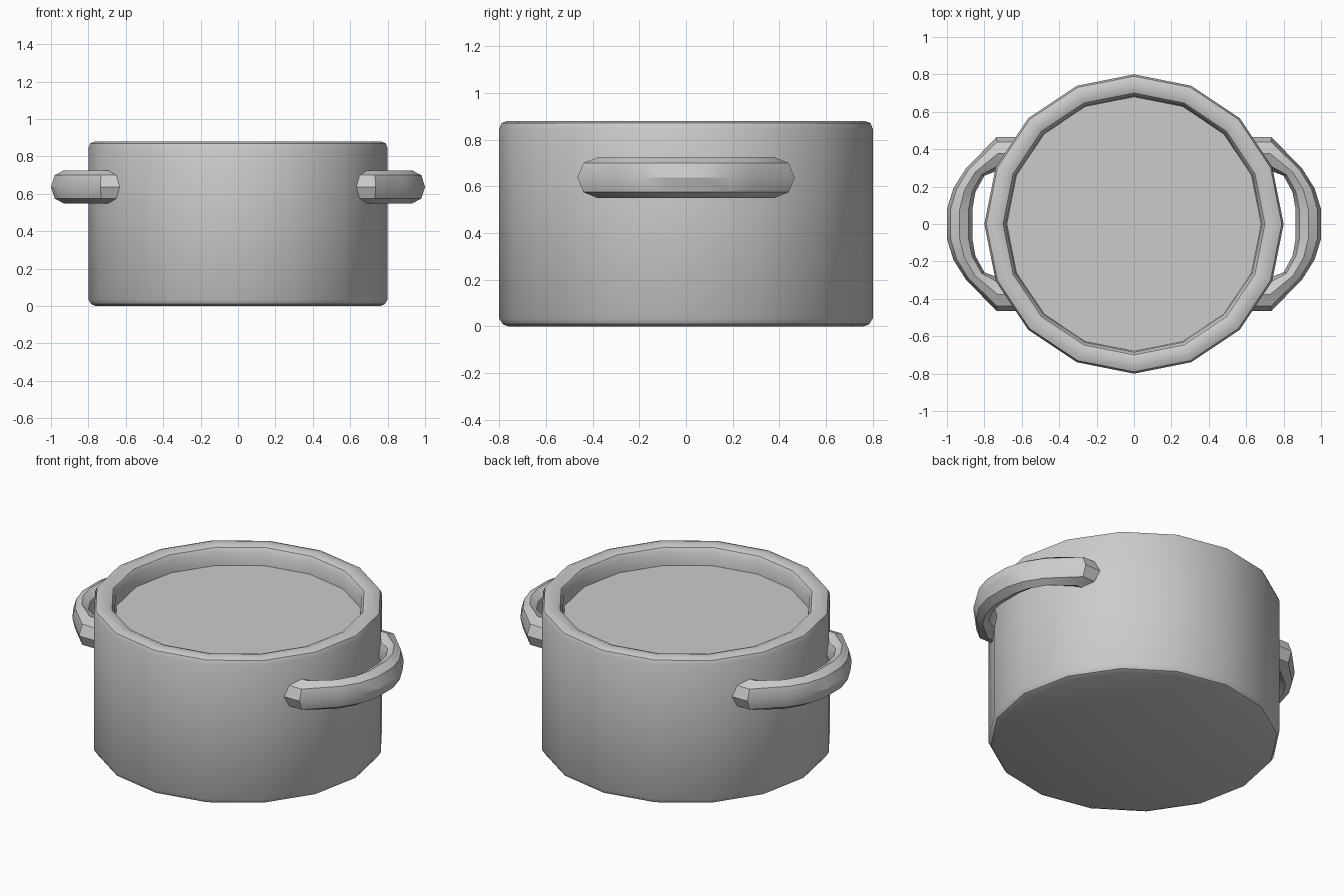
import bpy, bmesh
from math import cos, sin, radians, tau

if "Cube" in bpy.data.objects:
    bpy.data.objects.remove(bpy.data.objects["Cube"])

SIDES = 16


def finish(name, bm):
    bmesh.ops.recalc_face_normals(bm, faces=bm.faces[:])
    mesh = bpy.data.meshes.new(name)
    bm.to_mesh(mesh)
    bm.free()
    obj = bpy.data.objects.new(name, mesh)
    bpy.context.collection.objects.link(obj)
    mesh.shade_smooth()
    mesh.set_sharp_from_angle(angle=radians(32))
    return obj


def loft(name, rings):
    """Skin a list of closed point rings and cap both ends."""
    bm = bmesh.new()
    loops = [[bm.verts.new(p) for p in ring] for ring in rings]
    for a, b in zip(loops, loops[1:]):
        n = len(a)
        for i in range(n):
            j = (i + 1) % n
            bm.faces.new((a[i], a[j], b[j], b[i]))
    bm.faces.new(loops[0])
    bm.faces.new(loops[-1])
    return finish(name, bm)


# pot body: rounded base, straight wall, rolled rim, sunken flat top
profile = [(0.76, 0), (0.785, 0.01), (0.80, 0.035),
           (0.80, 0.845), (0.79, 0.87), (0.765, 0.88),
           (0.725, 0.88), (0.70, 0.87), (0.685, 0.845), (0.68, 0.77)]
loft("pot_body", [[(r * cos(tau * i / SIDES), r * sin(tau * i / SIDES), z)
                   for i in range(SIDES)] for r, z in profile])

# side handles: octagonal bar between an outer and an inner outline
half = [((0.58, 0.465), (0.58, 0.289)),
        ((0.735, 0.465), (0.72, 0.289)),
        ((0.90, 0.295), (0.80, 0.258)),
        ((0.966, 0.19), (0.848, 0.17)),
        ((1.0, 0.08), (0.864, 0.08))]
path = half + [((ox, -oy), (ix, -iy)) for (ox, oy), (ix, iy) in reversed(half)]


def handle(name, side):
    rings = []
    for (ox, oy), (ix, iy) in path:
        cx, cy = (ox + ix) / 2, (oy + iy) / 2
        dx, dy = (ox - ix) / 2, (oy - iy) / 2
        rings.append([(side * (cx + dx * cos(tau * k / 8)),
                       cy + dy * cos(tau * k / 8),
                       0.637 + 0.088 * sin(tau * k / 8)) for k in range(8)])
    loft(name, rings)


handle("right_handle", 1)
handle("left_handle", -1)
